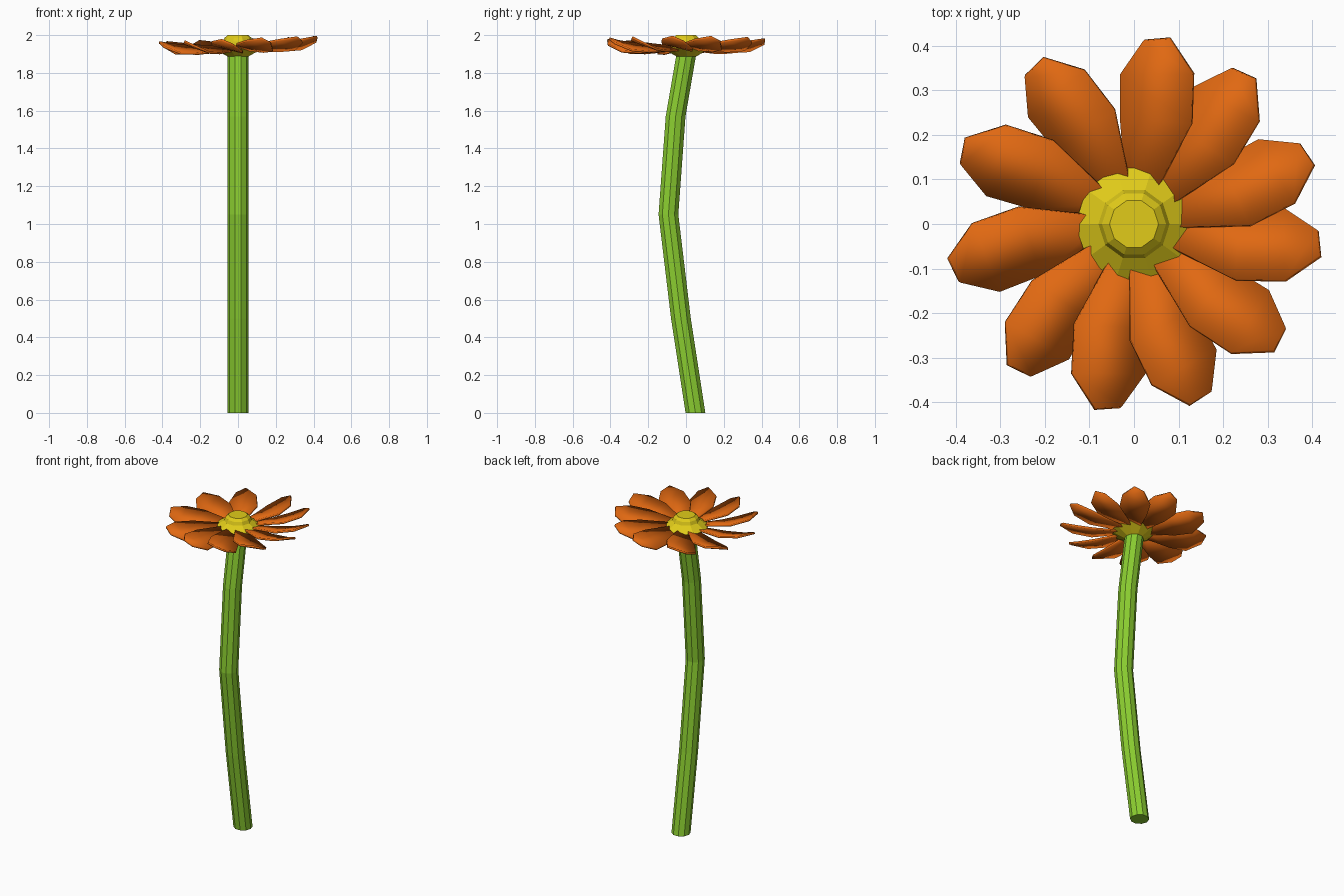
import bpy
from math import sin, cos, radians, pi

if "Cube" in bpy.data.objects:
    bpy.data.objects.remove(bpy.data.objects["Cube"])


def material(name, rgb):
    m = bpy.data.materials.new(name)
    m.diffuse_color = (*rgb, 1)
    m.use_nodes = True
    m.node_tree.nodes["Principled BSDF"].inputs["Base Color"].default_value = m.diffuse_color
    return m


def make(name, verts, faces, mat):
    me = bpy.data.meshes.new(name)
    me.from_pydata(verts, [], faces)
    me.materials.append(mat)
    ob = bpy.data.objects.new(name, me)
    bpy.context.collection.objects.link(ob)
    return ob


def rings(name, sections, mat, n=10):
    """Skin horizontal n-sided rings given as (radius, y, z), capped at both ends."""
    verts = [(r * cos(2 * pi * i / n), y + r * sin(2 * pi * i / n), z)
             for r, y, z in sections for i in range(n)]
    faces = [(k * n + i, k * n + (i + 1) % n, (k + 1) * n + (i + 1) % n, (k + 1) * n + i)
             for k in range(len(sections) - 1) for i in range(n)]
    faces.append(tuple(range(n))[::-1])
    faces.append(tuple(range(len(verts) - n, len(verts))))
    return make(name, verts, faces, mat)


green = material("stem_green", (0.26, 0.62, 0.03))
yellow = material("centre_yellow", (0.75, 0.6, 0.01))
orange = material("petal_orange", (0.75, 0.14, 0.006))

# Bent ten-sided stem
rings("stem", [(0.055, 0.05, 0), (0.055, -0.027, 0.5), (0.055, -0.093, 1.05),
               (0.055, -0.055, 1.57), (0.055, 0.002, 1.9)], green)

# Stepped flower centre
rings("flower_centre", [(0.055, 0.002, 1.887), (0.132, 0, 1.93), (0.08, 0, 1.965),
                        (0.072, 0, 1.985), (0.055, 0, 2.0)], yellow)

# Petals: (radial, sideways, height) across pairs of edge points, high edge then low edge
profile = [(0.05, -0.028, 1.942), (0.05, 0.024, 1.928),
           (0.24, -0.10, 1.955), (0.23, 0.06, 1.915),
           (0.35, -0.09, 1.97), (0.33, 0.072, 1.92),
           (0.422, -0.027, 1.982), (0.41, 0.03, 1.957)]
angles = [22, 54, 83, 122.5, 157, 194.5, 232, 262, 291, 321.6, 354]
for k, deg in enumerate(angles):
    c, s = cos(radians(deg)), sin(radians(deg))
    # the head leans slightly, lifting the +x side
    verts = [(u * c - v * s, u * s + v * c, z + 0.035 * u * c) for u, v, z in profile]
    faces = [(2 * i, 2 * i + 2, 2 * i + 3, 2 * i + 1) for i in range(3)]
    petal = make(f"petal_{k + 1}", verts, faces, orange)
    for p in petal.data.polygons:
        p.use_smooth = True
    thick = petal.modifiers.new("thickness", 'SOLIDIFY')
    thick.thickness = 0.012
    thick.offset = -1
    petal.select_set(True)
    bpy.context.view_layer.objects.active = petal
bpy.ops.object.shade_smooth_by_angle(angle=radians(35))
